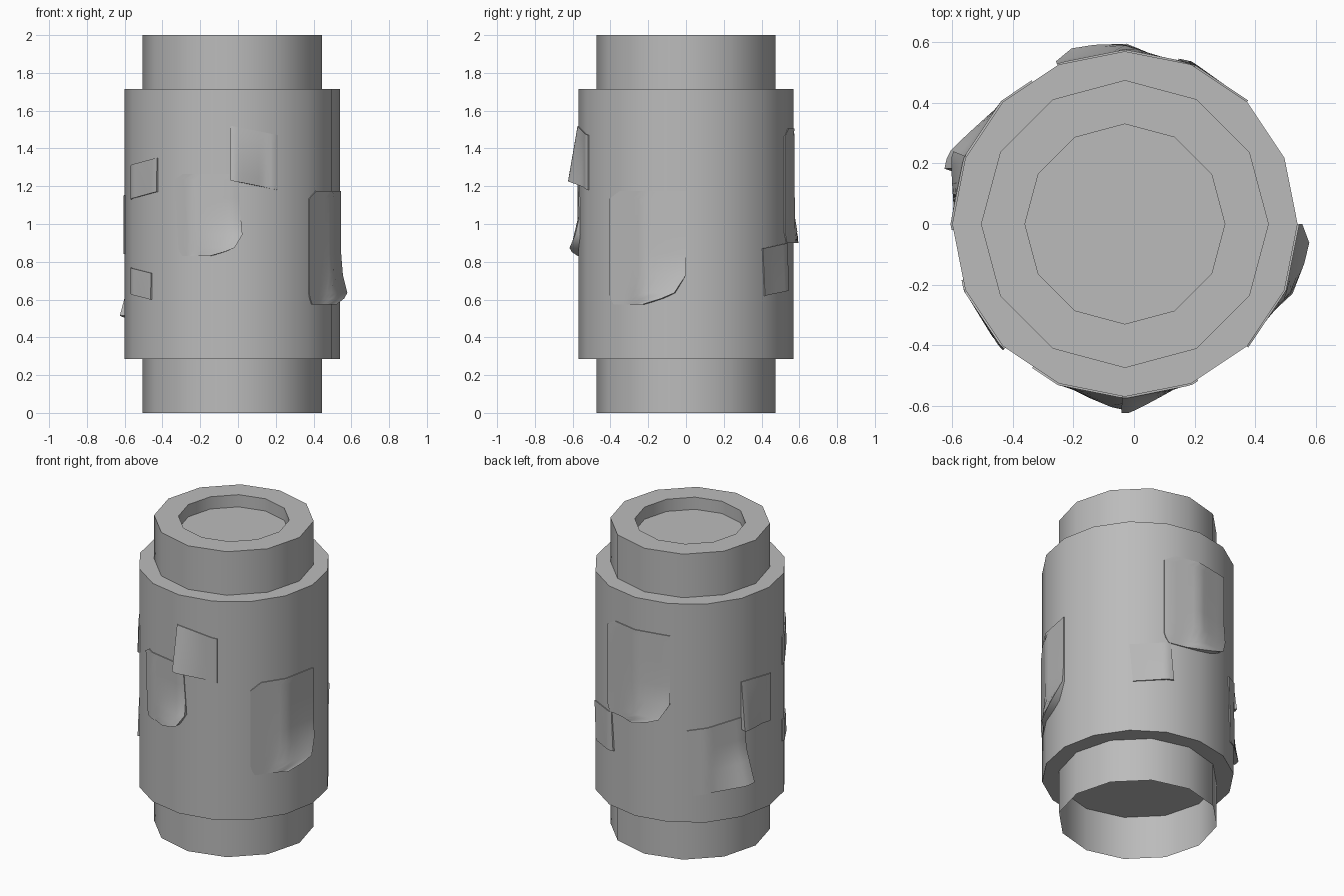
import bpy, bmesh
from math import sin, cos, pi, radians, degrees

if "Cube" in bpy.data.objects:
    bpy.data.objects.remove(bpy.data.objects["Cube"], do_unlink=True)

AXIS_X = -0.03
BODY_R, BODY_SIDES = 0.57, 16
CAP_R, CAP_SIDES = 0.475, 12

grey = bpy.data.materials.new("plain grey")
grey.use_nodes = True
COLOR = (0.5, 0.5, 0.5, 1)
grey.diffuse_color = COLOR
grey.node_tree.nodes["Principled BSDF"].inputs["Base Color"].default_value = COLOR


def finish(bm, name):
    mesh = bpy.data.meshes.new(name)
    bm.to_mesh(mesh)
    bm.free()
    obj = bpy.data.objects.new(name, mesh)
    bpy.context.collection.objects.link(obj)
    mesh.materials.append(grey)
    bpy.ops.object.select_all(action="DESELECT")
    obj.select_set(True)
    bpy.context.view_layer.objects.active = obj
    bpy.ops.object.shade_smooth_by_angle(angle=radians(40))
    return obj


def place(phi, r, z):
    # phi = 0 is the front, growing towards +x
    return (AXIS_X + r * sin(phi), -r * cos(phi), z)


def lathe(name, profile, sides):
    bm = bmesh.new()
    rings = [[bm.verts.new(place(2 * pi * i / sides, r, z)) for i in range(sides)]
             for r, z in profile if r > 0]
    for a, b in zip(rings, rings[1:]):
        for i in range(sides):
            j = (i + 1) % sides
            bm.faces.new((a[i], a[j], b[j], b[i]))
    # a zero radius closes that end with a flat disc
    if profile[0][0] == 0:
        bm.faces.new(rings[0][::-1])
    if profile[-1][0] == 0:
        bm.faces.new(rings[-1])
    return finish(bm, name)


def body_radius(phi):
    step = 2 * pi / BODY_SIDES
    return BODY_R * cos(step / 2) / cos(phi % step - step / 2)


# Row outlines: height fraction, left limit, right limit
ROUNDED = [(0, .06, .5), (.05, .02, .72), (.1, 0, .87), (.26, 0, 1), (.45, 0, 1),
           (.7, 0, 1), (.93, 0, 1), (1, .15, 1)]
SQUARE = [(v / 6, 0, 1) for v in range(7)]


def panel(name, rows, left, right, low, high, lift, reach=1, flip=False,
          slope=0, skew=0):
    """Thin plate over the body, with one lower corner pulled outwards."""
    bm = bmesh.new()
    cols = 12
    grid, base = [], []
    for v, u0, u1 in rows:
        line, inner = [], []
        for c in range(cols + 1):
            u = u0 + (u1 - u0) * c / cols
            phi = radians(left + (right - left) * u + skew * (1 - v))
            z = low + (high - low) * v + slope * u
            side = 1 - u if flip else u
            bulge = lift * min(1, max(0, side - .3) / .6) * max(0, 1 - v / reach)
            line.append(bm.verts.new(place(phi, body_radius(phi) + .006 + bulge, z)))
            inner.append(bm.verts.new(place(phi, BODY_R - .03, z)))
        grid.append(line)
        base.append(inner)
    for r in range(len(rows) - 1):
        for c in range(cols):
            bm.faces.new((grid[r][c], grid[r][c + 1], grid[r + 1][c + 1], grid[r + 1][c]))
    # skirt from the rim down into the body
    def rim(g):
        return (g[0] + [row[-1] for row in g[1:-1]] + g[-1][::-1]
                + [row[0] for row in g[-2:0:-1]])
    top, bottom = rim(grid), rim(base)
    for i in range(len(top)):
        bm.faces.new((top[i], top[i - 1], bottom[i - 1], bottom[i]))
    loose = [v for v in bm.verts if not v.link_faces]
    bmesh.ops.delete(bm, geom=loose, context="VERTS")
    return finish(bm, name)


# Main drum and its two collars
lathe("drum", [(0, .285), (BODY_R, .285), (BODY_R, 1.715), (0, 1.715)], BODY_SIDES)
lathe("top_collar", [(CAP_R, 1.715), (CAP_R, 2), (.33, 2), (.33, 1.92), (0, 1.92)], CAP_SIDES)
lathe("bottom_collar", [(CAP_R, 0), (CAP_R, .285)], CAP_SIDES)

# Large rounded plates
panel("left_plate", ROUNDED, 45, 90, .575, 1.175, .07, .3)
panel("back_plate", ROUNDED, 156, 203, .9, 1.505, .06, .3)
panel("front_plate", ROUNDED, -33, 3, .83, 1.265, .06, .4, skew=3)

# Small square plates
panel("front_chip", SQUARE, -1, 25, 1.23, 1.52, .05, flip=True, slope=-.05)
panel("right_chip", SQUARE, 213, 249, .46, .885, .055, .5, slope=.055, skew=4)
panel("upper_right_chip", SQUARE, 247, 272, .86, 1.17, .04, flip=True, slope=-.02)
panel("rear_left_chip", SQUARE, 135, 160, .62, .87, .005, slope=.03, skew=2)
panel("front_right_chip", SQUARE, -71, -44, 1.13, 1.31, .005, slope=.04)
panel("lower_front_chip", SQUARE, -71, -49, .63, .77, .005, slope=-.03)
